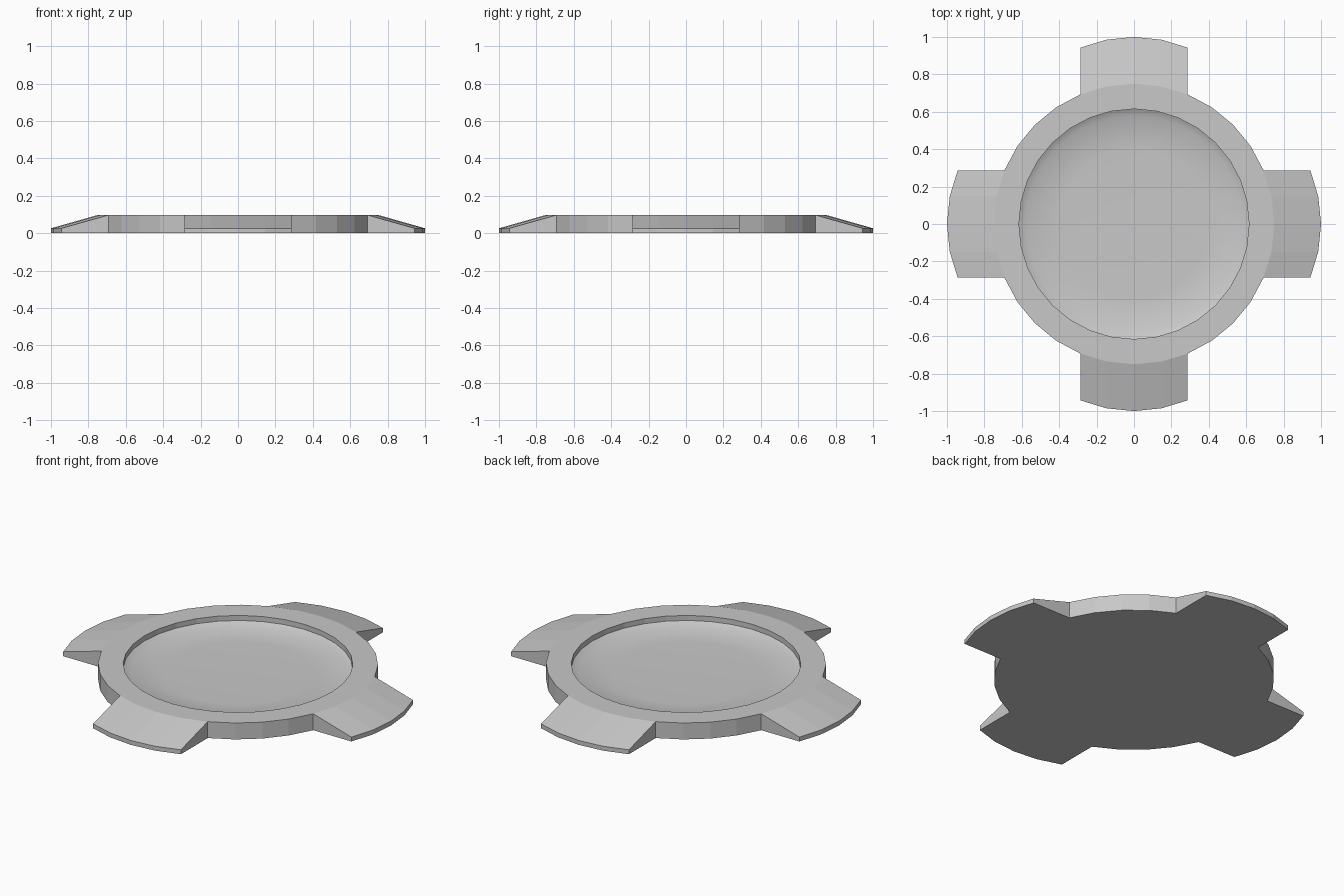
import bpy
import bmesh
from math import sin, cos, pi
from mathutils import Vector

cube = bpy.data.objects.get("Cube")
if cube:
    bpy.data.objects.remove(cube)

SEGMENTS = 32
HEIGHT = 0.097
TAB_LENGTH = 0.25
TAB_EDGE = 0.026

grey = bpy.data.materials.new("light grey")
grey.use_nodes = True
colour = (0.58, 0.58, 0.58, 1)
grey.diffuse_color = colour
grey.node_tree.nodes["Principled BSDF"].inputs["Base Color"].default_value = colour


def ring(bm, radius, z):
    """Circle of vertices at one height."""
    angles = [2 * pi * i / SEGMENTS for i in range(SEGMENTS)]
    return [bm.verts.new((radius * cos(a), radius * sin(a), z)) for a in angles]


def bridge(bm, a, b):
    """Band of quads between two rings."""
    faces = []
    for i in range(SEGMENTS):
        j = (i + 1) % SEGMENTS
        faces.append(bm.faces.new((a[i], a[j], b[j], b[i])))
    return faces


bm = bmesh.new()

# Disc: outer wall, flat rim, upright lip, bevel and shallow dished floor
profile = [(0.75, 0), (0.75, HEIGHT), (0.615, HEIGHT), (0.615, 0.067),
           (0.58, 0.048), (0.4, 0.042), (0.2, 0.039)]
rings = [ring(bm, r, z) for r, z in profile]
bands = [bridge(bm, a, b) for a, b in zip(rings, rings[1:])]
bm.faces.new(rings[-1])
bm.faces.new(reversed(rings[0]))

# Four sloping tabs, pulled straight out of the outer wall
wall = bands[0]
quarter = SEGMENTS // 4
tabs = [[wall[(side * quarter + k) % SEGMENTS] for k in range(-2, 2)]
        for side in range(4)]
for side, faces in enumerate(tabs):
    angle = side * pi / 2
    out = Vector((cos(angle), sin(angle), 0)) * TAB_LENGTH
    result = bmesh.ops.extrude_face_region(bm, geom=faces)
    for v in result["geom"]:
        if isinstance(v, bmesh.types.BMVert):
            v.co += out
            v.co.z = min(v.co.z, TAB_EDGE)
    leftover = [f for f in faces if f.is_valid]
    if leftover:
        bmesh.ops.delete(bm, geom=leftover, context='FACES_ONLY')

bmesh.ops.recalc_face_normals(bm, faces=bm.faces)
mesh = bpy.data.meshes.new("tabbed_dish")
bm.to_mesh(mesh)
bm.free()
mesh.materials.append(grey)
dish = bpy.data.objects.new("tabbed_dish", mesh)
bpy.context.collection.objects.link(dish)

# Soften only the floor; the rim, wall and tabs stay faceted
for p in mesh.polygons:
    p.use_smooth = p.center.z < 0.06 and p.normal.z > 0.5 and p.center.xy.length < 0.6
